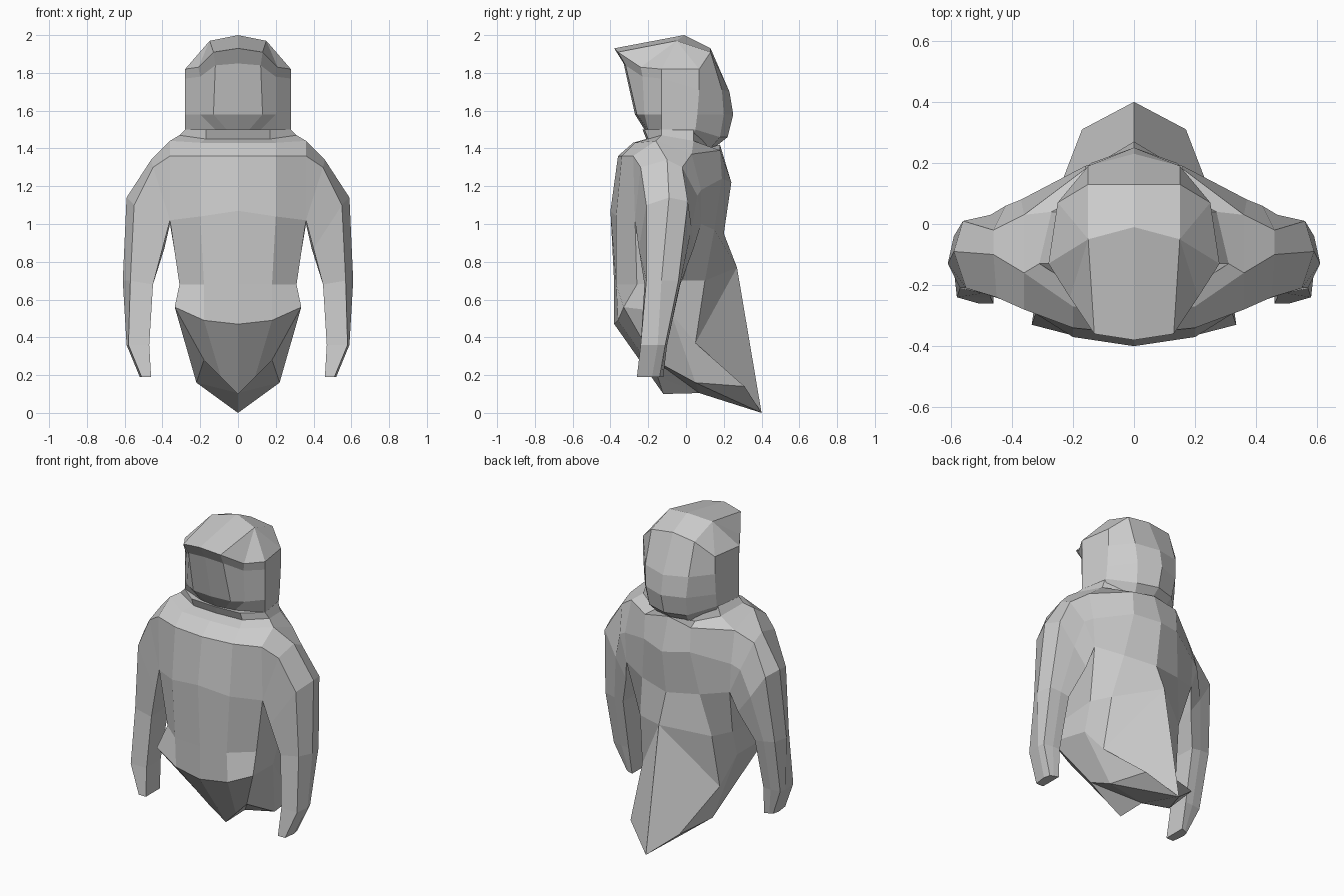
import bpy
import bmesh
from mathutils import Vector

default_cube = bpy.data.objects.get("Cube")
if default_cube:
    bpy.data.objects.remove(default_cube)

# One plain grey for the whole figure
grey = bpy.data.materials.new("light_grey")
grey.use_nodes = True
grey.diffuse_color = (.6, .6, .6, 1)
grey.node_tree.nodes["Principled BSDF"].inputs["Base Color"].default_value = (.6, .6, .6, 1)

CENTIMETRE = .01


def add_rows(bm, rows, side, closed):
    """Skin neighbouring rows of points with quads, on one side of the model."""
    grid = [[bm.verts.new(Vector((p[0] * side, p[1], p[2])) * CENTIMETRE) for p in row]
            for row in rows]
    for upper, lower in zip(grid, grid[1:]):
        count = len(upper)
        for i in range(count if closed else count - 1):
            j = (i + 1) % count
            bm.faces.new((upper[i], upper[j], lower[j], lower[i]))
    return grid


def finish(bm, name):
    """Weld shared points, drop collapsed faces and make a flat shaded object."""
    bmesh.ops.remove_doubles(bm, verts=bm.verts[:], dist=CENTIMETRE / 10)
    bmesh.ops.dissolve_degenerate(bm, edges=bm.edges[:], dist=CENTIMETRE / 10)
    bmesh.ops.recalc_face_normals(bm, faces=bm.faces[:])
    mesh = bpy.data.meshes.new(name)
    bm.to_mesh(mesh)
    bm.free()
    mesh.materials.append(grey)
    part = bpy.data.objects.new(name, mesh)
    bpy.context.scene.collection.objects.link(part)
    return part


def symmetric_part(name, rows):
    """Rows run from the front centre line round to the back centre line."""
    bm = bmesh.new()
    for side in (1, -1):
        add_rows(bm, rows, side, closed=False)
    return finish(bm, name)


def limb(name, rows, side):
    """A tube of closed rows, capped at its far end."""
    bm = bmesh.new()
    grid = add_rows(bm, rows, side, closed=True)
    bm.faces.new(grid[-1])
    return finish(bm, name)


def collapsed(point, row):
    """A row with every point in one place, used to close a part."""
    return [point] * len(row)


# Torso: neck, throat, shoulders, chest, waist, hem and the pointed tail
neck = [(0, -23, 150), (17, -22, 150), (28, -13, 150), (25, 4, 150), (14, 10, 145), (0, 12, 143)]
throat = [(0, -21, 145), (17, -20, 145), (31, -13, 147), (27, 4, 144), (14, 11, 140), (0, 13, 139)]
collar = [(0, -28, 143), (20, -27, 143), (36, -16, 144), (36, 3, 137), (16, 18, 139), (0, 18, 142)]
chest = [(0, -36, 136), (20, -34, 136), (36, -28, 136), (37, 8, 118), (16, 19, 124), (0, 24, 122)]
ribs = [(0, -40, 107), (20, -37, 104), (36, -27, 102), (36, 8, 100), (20, 15, 97), (0, 20, 95)]
waist = [(0, -38, 68), (18, -37, 68), (31, -26, 68), (31, -2, 70), (25, 10, 70), (0, 27, 77)]
hem = [(0, -38, 47), (18, -36, 49), (33.5, -33, 56), (30, -8, 53), (27, 5, 37), (0, 27, 77)]
tail = [(0, -12, 10), (9, -15, 19), (18, -17, 28), (22, 5, 16), (17, 31, 14), (0, 40, 0)]
belly, hip, tip = (0, 7, 10.5), tail[3], tail[-1]
underside = [belly, belly, belly, hip, tip, tip]
symmetric_part("torso", [collapsed((0, 0, 148), neck), neck, throat, collar, chest, ribs, waist,
                         hem, tail, underside, collapsed(belly, tail)])

# Head: crown, overhanging brim, recessed face and chin
crown = [(0, -1, 200)] + [(15, -5, 197)] * 5 + [(0, -1, 200)]
brim = [(0, -38, 193), (13, -36, 191), (21, -24, 183), (28, -13, 182), (25, 7, 182),
        (15, 13, 191), (0, 13, 193)]
brow = [(0, -33, 185), (12, -32, 184), (20, -23, 178), (28, -13, 177), (25, 7, 171),
        (15, 19, 171), (0, 23, 170)]
mouth = [(0, -27, 158), (13, -26, 158), (20, -22, 158), (28, -13, 158), (25, 6, 158),
         (14, 20, 158), (0, 25, 158)]
chin = [(0, -22, 150), (6, -21, 150), (12, -20, 150), (28, -13, 150), (25, 5, 150),
        (13, 18, 146), (0, 22, 146)]
nape = [(0, -20, 148), (6, -19, 148), (11, -18, 148), (25, -11, 148), (24, 4, 145),
        (10, 12, 139), (0, 12, 138)]
symmetric_part("head", [crown, brim, brow, mouth, chin, nape, collapsed((0, 0, 146), nape)])

# Arms: each row runs inner front, outer front, outer ridge, outer back, back, inner back
root = [ribs[2], chest[2], collar[2], collar[3], chest[3], ribs[3]]
shoulder = [ribs[2], (45, -24, 130), (46, -10, 134), (46, -2, 130), (42, 6, 115), ribs[3]]
upper_arm = [(40, -25, 87), (55, -21, 110), (59, -9, 114), (56, 1, 112), (47, 3, 98), (39, 4, 87)]
elbow = [(45, -22, 68), (57, -21, 70), (61, -13, 70), (59, -4, 70), (52, -3, 69), (46, -3, 68)]
wrist = [(47, -24, 36), (58, -24, 36), (59, -15, 36), (58, -11, 36), (52, -10, 36), (47, -10, 36)]
fingertips = [(46, -26, 19), (51, -26, 19), (52, -18, 19), (51, -14, 19), (49, -13, 19), (46, -12, 19)]
for label, side in (("left", 1), ("right", -1)):
    limb(label + "_arm", [root, shoulder, upper_arm, elbow, wrist, fingertips], side)
